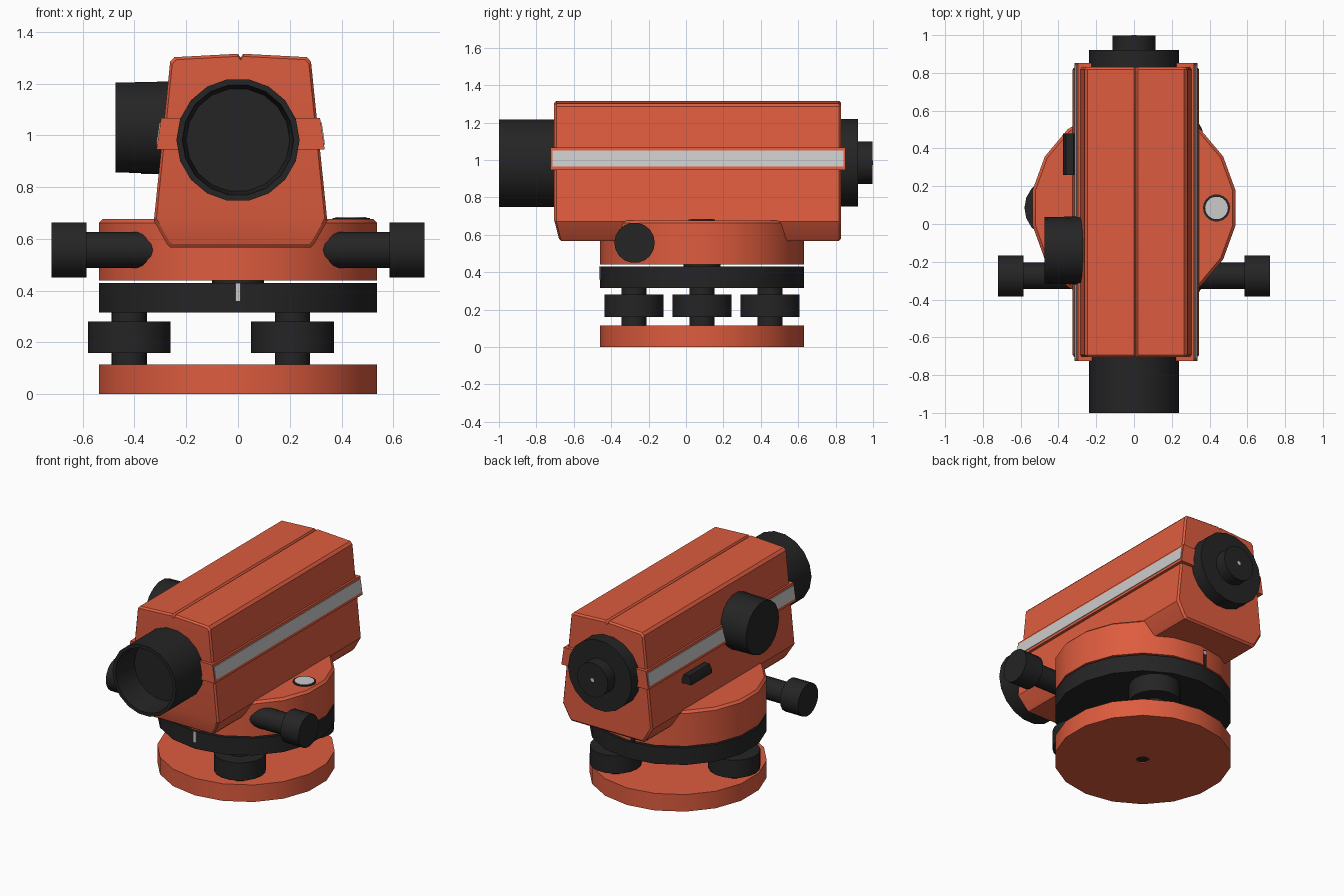
import bpy, bmesh, math

if "Cube" in bpy.data.objects:
    bpy.data.objects.remove(bpy.data.objects["Cube"])


def material(name, rgb):
    m = bpy.data.materials.new(name)
    m.diffuse_color = (*rgb, 1)
    m.use_nodes = True
    m.node_tree.nodes["Principled BSDF"].inputs["Base Color"].default_value = m.diffuse_color
    return m


ORANGE = material("orange_red", (0.73, 0.107, 0.049))
BLACK = material("black", (0.018, 0.018, 0.019))
SILVER = material("silver", (0.6, 0.6, 0.6))
CY = 0.085          # y of the turntable axis
LZ = 0.982          # height of the optical axis


def finish(name, bm, mat):
    """Turn a bmesh into an object, smooth with sharp edges kept."""
    bmesh.ops.recalc_face_normals(bm, faces=bm.faces)
    for f in bm.faces:
        f.smooth = True
    for e in bm.edges:
        e.smooth = e.calc_face_angle(0) < math.radians(28)
    me = bpy.data.meshes.new(name)
    bm.to_mesh(me)
    bm.free()
    me.materials.append(mat)
    ob = bpy.data.objects.new(name, me)
    bpy.context.collection.objects.link(ob)
    return ob


def lathe(name, profile, mat, axis="Z", at=(0, 0, 0), n=18, phase=0):
    """Revolve (radius, position) points around an axis and cap both ends."""
    bm = bmesh.new()
    rings = []
    for r, h in profile:
        ring = []
        for i in range(n):
            a = math.radians(phase) + 2 * math.pi * i / n
            u, v = r * math.cos(a), r * math.sin(a)
            p = {"X": (h, u, v), "Y": (u, h, v), "Z": (u, v, h)}[axis]
            ring.append(bm.verts.new([p[k] + at[k] for k in range(3)]))
        rings.append(ring)
    for a, b in zip(rings, rings[1:]):
        for i in range(n):
            j = (i + 1) % n
            bm.faces.new((a[i], a[j], b[j], b[i]))
    bm.faces.new(rings[0])
    bm.faces.new(rings[-1])
    return finish(name, bm, mat)


def loft(name, half, stations, mat, cx=0.01, shoulder=None, slope=0):
    """Mirror a half section in x and run it through (y, scale) stations."""
    pts = half + [(-x, z) for x, z in reversed(half) if x > 0]
    n, zc = len(pts), sum(z for _, z in pts) / len(pts)
    bm = bmesh.new()
    rings = []
    for k, (y, s) in enumerate(stations):
        ring = []
        for x, z in pts:
            dy = 0
            if shoulder and k < len(stations) / 2:      # front leans back low down
                dy = slope * max(0, half[shoulder][1] - z)
            ring.append(bm.verts.new((cx + x * s, y + dy, zc + (z - zc) * s)))
        rings.append(ring)
    for a, b in zip(rings, rings[1:]):
        for i in range(n):
            j = (i + 1) % n
            bm.faces.new((a[i], a[j], b[j], b[i]))
    for ring in (rings[0], rings[-1]):
        if shoulder:
            other = n - 1 - shoulder
            bm.faces.new(ring[shoulder:other + 1])
            bm.faces.new(ring[other:] + ring[:shoulder + 1])
        else:
            bm.faces.new(ring)
    return finish(name, bm, mat)


def box(name, lo, hi, mat):
    bm = bmesh.new()
    bmesh.ops.create_cube(bm, size=1)
    for v in bm.verts:
        v.co = [(lo[k] + hi[k]) / 2 + v.co[k] * (hi[k] - lo[k]) for k in range(3)]
    return finish(name, bm, mat)


# Base plate with a mounting hole underneath
lathe("base_plate", [(0.04, 0.05), (0.04, 0), (0.545, 0), (0.545, 0.115)],
      ORANGE, at=(0, CY, 0), phase=10)
lathe("mounting_socket", [(0.036, 0.003), (0.036, 0.06)], BLACK, at=(0, CY, 0))

# Three levelling screws
for i in range(3):
    a = math.radians(180 + 120 * i)
    c = (0.42 * math.cos(a), CY + 0.42 * math.sin(a), 0)
    lathe("levelling_screw_%d" % (i + 1),
          [(0.068, 0.1), (0.068, 0.16), (0.16, 0.16), (0.16, 0.28),
           (0.068, 0.28), (0.068, 0.33)], BLACK, at=c, phase=0)

# Graduated ring, spindle and turntable
lathe("horizontal_circle", [(0.545, 0.315), (0.545, 0.43)], BLACK, at=(0, CY, 0), phase=10)
lathe("spindle", [(0.1, 0.42), (0.1, 0.45)], BLACK, at=(0, CY, 0))
lathe("turntable", [(0.545, 0.44), (0.545, 0.662), (0.53, 0.677)],
      ORANGE, at=(0, CY, 0), phase=10)
box("front_index_mark", (-0.01, -0.464, 0.36), (0.01, -0.455, 0.43), SILVER)
box("rear_index_slot", (-0.055, 0.617, 0.44), (-0.025, 0.627, 0.55), BLACK)
lathe("rear_index_dot", [(0.014, 0.622), (0.014, 0.63)], SILVER, "Y", (-0.04, 0, 0.53), 8)

# Round bubble level on the turntable
lathe("bubble_rim", [(0.072, 0.67), (0.072, 0.681)], BLACK, at=(0.437, CY, 0))
lathe("bubble_glass", [(0.06, 0.675), (0.06, 0.684)], SILVER, at=(0.437, CY, 0))

# Fine motion knobs, one on each side
for s, side in ((1, "right"), (-1, "left")):
    prof = [(0.07, 0.25), (0.07, 0.585), (0.108, 0.585), (0.108, 0.72)]
    lathe("fine_motion_knob_" + side, [(r, s * h) for r, h in prof],
          BLACK, "X", (0, -0.275, 0.557))

# Telescope housing with chamfered foot and grooved roof
section = [(0.272, 0.567), (0.286, 0.582), (0.335, 0.67), (0.272, 1.285),
           (0.256, 1.302), (0.011, 1.315), (0, 1.3)]
loft("telescope_housing", section,
     [(-0.705, 0.97), (-0.693, 1), (0.818, 1), (0.83, 0.97)],
     ORANGE, shoulder=2, slope=0.25)

# Raised belt around the housing with silver side strips
loft("belt", [(0.325, 0.945), (0.307, 1.066)], [(-0.725, 1), (0.852, 1)], ORANGE)
loft("side_strips", [(0.326, 0.965), (0.3135, 1.05)], [(-0.715, 1), (0.842, 1)], SILVER)

# Hollow objective barrel
lathe("objective_barrel", [(0.238, -0.68), (0.238, -1), (0.215, -1), (0.2, -0.82)],
      BLACK, "Y", (0, 0, LZ))

# Stepped eyepiece
lathe("eyepiece", [(0.238, 0.8), (0.238, 0.92), (0.115, 0.92), (0.115, 0.998)],
      BLACK, "Y", (0, 0, LZ + 0.003))
lathe("eyepiece_lens", [(0.013, 0.99), (0.013, 1.0)], SILVER, "Y", (0, 0, LZ + 0.003), 10)

# Focus knob and small lever on the left side
lathe("focus_knob", [(0.18, -0.24), (0.18, -0.3), (0.176, -0.474)],
      BLACK, "X", (0, -0.14, 1.03))
loft("side_lever", [(0.035, 0.85), (0.035, 0.875), (0.02, 0.91)],
     [(0.26, 1), (0.48, 1)], BLACK, cx=-0.34)
